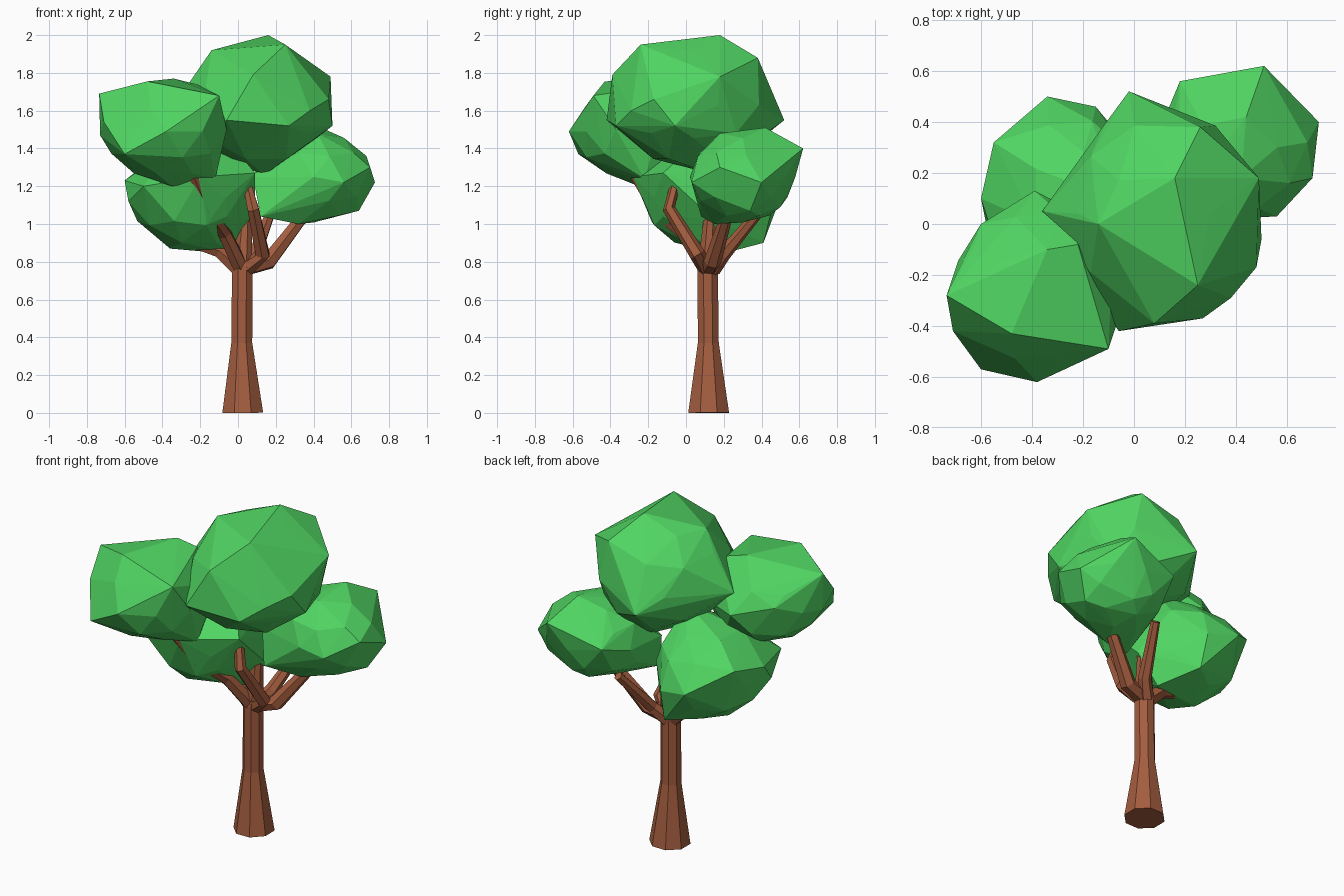
import bpy, bmesh, math
from mathutils import Vector


def material(name, rgb):
    m = bpy.data.materials.new(name)
    m.diffuse_color = (*rgb, 1)
    return m


LEAF = material("leaf green", (0.08, 0.66, 0.122))
BARK = material("bark brown", (0.37, 0.111, 0.05))


def finish(bm, name, mat):
    bmesh.ops.recalc_face_normals(bm, faces=bm.faces[:])
    me = bpy.data.meshes.new(name)
    bm.to_mesh(me)
    bm.free()
    me.materials.append(mat)
    ob = bpy.data.objects.new(name, me)
    bpy.context.collection.objects.link(ob)
    return ob


def limb(name, path, radii, sides):
    """Faceted tapered tube along a path."""
    bm = bmesh.new()
    pts = [Vector(p) for p in path]
    rings = []
    for i, (p, r) in enumerate(zip(pts, radii)):
        d = (pts[min(i + 1, len(pts) - 1)] - pts[max(i - 1, 0)]).normalized()
        rot = Vector((0, 0, 1)).rotation_difference(d)
        ring = []
        for k in range(sides):
            a = 2 * math.pi * (k + 0.5) / sides
            ring.append(bm.verts.new(p + rot @ Vector((r * math.cos(a), r * math.sin(a), 0))))
        rings.append(ring)
    for a, b in zip(rings, rings[1:]):
        for k in range(sides):
            n = (k + 1) % sides
            bm.faces.new((a[k], a[n], b[n], b[k]))
    bm.faces.new(rings[0][::-1])
    bm.faces.new(rings[-1])
    return finish(bm, name, BARK)


def clump(name, centre, radii, corners):
    """Icosphere squashed to size, some vertices pulled out to corners, then hulled."""
    ball = bmesh.new()
    bmesh.ops.create_icosphere(ball, subdivisions=2, radius=1)
    dirs = [v.co.normalized() for v in ball.verts]
    ball.free()
    pts = [[c + d[i] * r * 0.93 for i, (c, r) in enumerate(zip(centre, radii))] for d in dirs]
    free = set(range(len(dirs)))
    for q in corners:
        u = Vector([(q[i] - centre[i]) / radii[i] for i in range(3)]).normalized()
        best = max(free, key=lambda i: dirs[i].dot(u))
        free.discard(best)
        pts[best] = q
    bm = bmesh.new()
    for p in pts:
        bm.verts.new(p)
    bmesh.ops.convex_hull(bm, input=bm.verts[:])
    bmesh.ops.delete(bm, geom=[v for v in bm.verts if not v.link_faces], context='VERTS')
    return finish(bm, name, LEAF)


# trunk: flared foot, straight stem
limb("trunk", [(0.025, 0.12, 0), (0.02, 0.118, 0.37), (0.022, 0.115, 0.77), (0.04, 0.13, 1.06)],
     [0.117, 0.06, 0.058, 0.035], 8)

# branches into the leaf clumps
limb("branch_right", [(0.03, 0.12, 0.77), (0.16, 0.14, 0.80), (0.36, 0.22, 1.06)], [0.05, 0.046, 0.032], 6)
limb("branch_back", [(0.03, 0.14, 0.76), (0.09, 0.20, 0.84), (0.18, 0.40, 1.08)], [0.045, 0.038, 0.026], 6)
limb("branch_left", [(0.02, 0.12, 0.75), (-0.10, 0.12, 0.86), (-0.38, 0.10, 0.95)], [0.05, 0.042, 0.026], 6)
limb("branch_front_left", [(0.01, 0.10, 0.78), (-0.07, -0.01, 0.95), (-0.16, -0.16, 1.08), (-0.25, -0.29, 1.30)],
     [0.045, 0.038, 0.034, 0.03], 6)
limb("branch_front", [(0.04, 0.11, 0.76), (0.13, 0.06, 0.84), (0.08, -0.09, 1.08), (0.05, -0.06, 1.2)],
     [0.045, 0.042, 0.034, 0.026], 6)

# leaf clumps
clump("top_leaves", (0.10, 0.04, 1.63), (0.40, 0.46, 0.36), [
    (0.16, 0.18, 2.0), (0.25, -0.24, 1.95), (-0.14, 0.0, 1.92), (-0.02, 0.52, 1.55),
    (0.26, 0.38, 1.88), (0.49, 0.18, 1.78), (0.50, -0.06, 1.52), (-0.06, -0.42, 1.55),
    (0.27, -0.37, 1.52), (-0.36, 0.05, 1.60), (0.14, 0.16, 1.26), (0.08, -0.39, 1.79),
    (-0.17, -0.19, 1.73), (0.38, -0.29, 1.60), (0.48, -0.17, 1.66)])
clump("front_left_leaves", (-0.38, -0.25, 1.49), (0.35, 0.37, 0.28), [
    (-0.735, -0.28, 1.69), (-0.48, -0.43, 1.755), (-0.10, -0.49, 1.68), (-0.34, -0.10, 1.77),
    (-0.38, -0.62, 1.49), (-0.60, -0.57, 1.37), (-0.73, -0.28, 1.47), (-0.60, 0.0, 1.55),
    (-0.39, 0.13, 1.50), (-0.35, -0.25, 1.20), (-0.12, -0.22, 1.24), (-0.06, -0.37, 1.50),
    (-0.22, -0.08, 1.74), (-0.71, -0.42, 1.54)])
clump("back_left_leaves", (-0.25, 0.11, 1.14), (0.34, 0.37, 0.30), [
    (-0.60, 0.10, 1.23), (-0.58, 0.0, 1.12), (-0.34, 0.50, 1.14), (-0.15, 0.46, 1.10),
    (-0.36, 0.10, 0.87), (-0.14, 0.41, 0.90), (-0.02, 0.18, 0.84), (0.09, 0.14, 1.03),
    (-0.50, -0.21, 1.20), (-0.20, -0.28, 1.25), (-0.55, 0.32, 1.27), (0.09, -0.12, 1.27),
    (-0.08, 0.10, 1.48), (-0.06, -0.12, 1.04)])
clump("back_right_leaves", (0.40, 0.30, 1.25), (0.33, 0.30, 0.26), [
    (0.51, 0.62, 1.40), (0.725, 0.40, 1.22), (0.70, 0.18, 1.30), (0.56, 0.03, 1.22),
    (0.44, 0.42, 1.51), (0.18, 0.56, 1.30), (0.68, 0.32, 1.36), (0.64, 0.34, 1.07),
    (0.42, 0.50, 1.09), (0.32, 0.15, 1.0), (0.12, 0.08, 1.04), (0.08, 0.12, 1.25),
    (0.42, 0.18, 1.48)])
